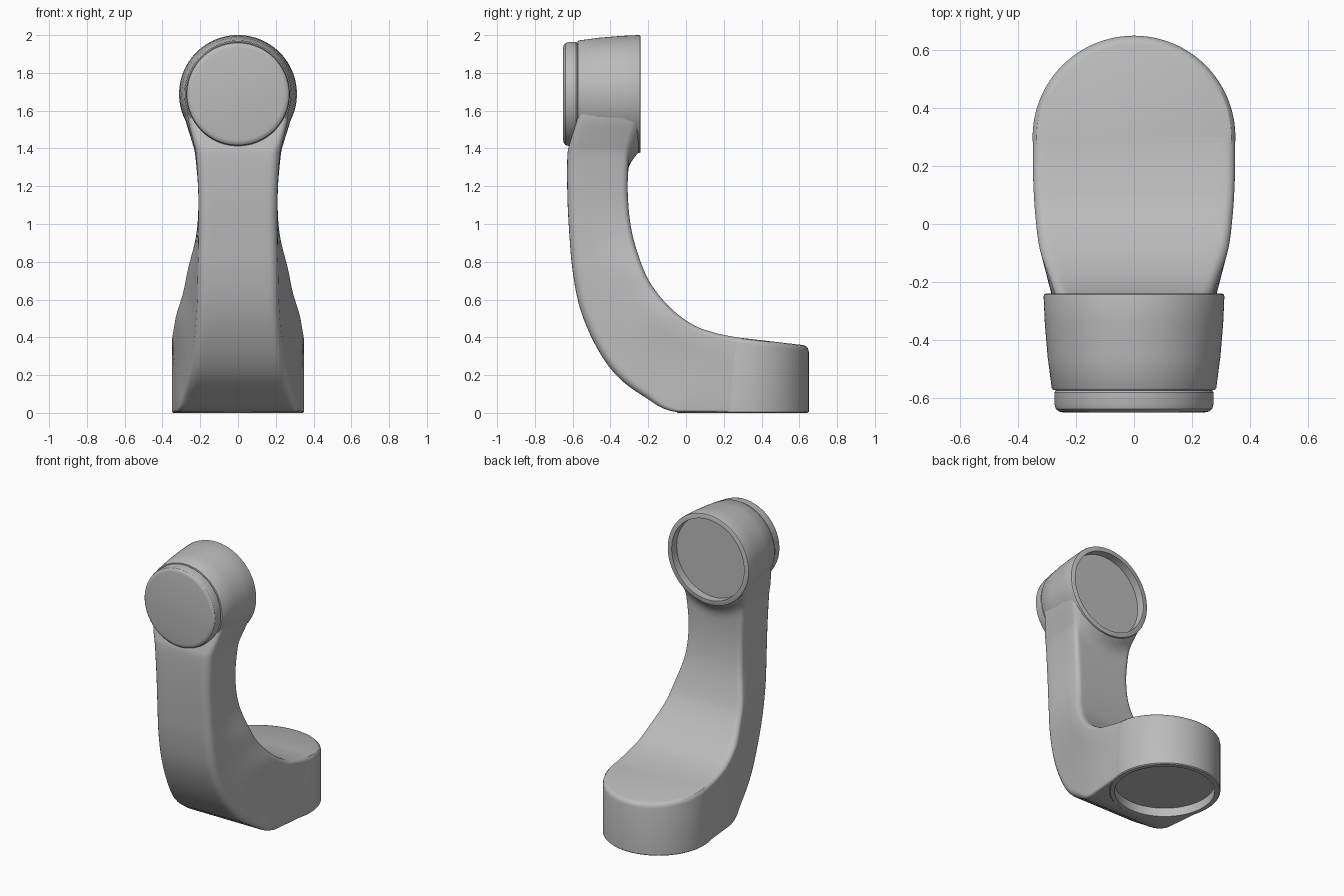
import bpy, bmesh, math
from mathutils import Vector, Matrix

if "Cube" in bpy.data.objects:
    bpy.data.objects.remove(bpy.data.objects["Cube"])

grey = bpy.data.materials.new("plain grey")
grey.use_nodes = True
COLOUR = (0.5, 0.5, 0.5, 1)
grey.diffuse_color = COLOUR
grey.node_tree.nodes["Principled BSDF"].inputs["Base Color"].default_value = COLOUR

HEAD_Z, BASE_Y = 1.688, 0.3
TO_Y = Matrix.Rotation(math.radians(-90), 4, 'X')   # turns the z axis onto +y


def finish(name, bm):
    bmesh.ops.remove_doubles(bm, verts=bm.verts, dist=1e-5)
    bmesh.ops.recalc_face_normals(bm, faces=bm.faces)
    mesh = bpy.data.meshes.new(name)
    bm.to_mesh(mesh)
    bm.free()
    mesh.materials.append(grey)
    obj = bpy.data.objects.new(name, mesh)
    bpy.context.collection.objects.link(obj)
    return obj


def skin(bm, rings):
    for a, b in zip(rings, rings[1:]):
        for i in range(len(a)):
            j = (i + 1) % len(a)
            bm.faces.new((a[i], a[j], b[j], b[i]))
    bm.faces.new(rings[0])
    bm.faces.new(rings[-1])


def lathe(name, profile, matrix, steps=96):
    """Round part from (radius, height) points, closed by flat ends."""
    bm = bmesh.new()
    rings = []
    for r, h in profile:
        angles = [math.tau * k / steps for k in range(steps)]
        rings.append([bm.verts.new(matrix @ Vector((r * math.cos(a), r * math.sin(a), h)))
                      for a in angles])
    skin(bm, rings)
    return finish(name, bm)


def spline(rows, steps):
    """Smooth curve through rows of values."""
    out = []
    for i in range(len(rows) - 1):
        quad = [rows[max(i - 1, 0)], rows[i], rows[i + 1], rows[min(i + 2, len(rows) - 1)]]
        for s in range(steps):
            t = s / steps
            out.append([b + 0.5 * t * (c - a + t * (2*a - 5*b + 4*c - d + t * (3*(b - c) + d - a)))
                        for a, b, c, d in zip(*quad)])
    out.append(rows[-1])
    return out


def section(depth, wo, wi, ro, ri):
    """Rounded outline as (x, depth) points, wo wide outside and wi wide inside."""
    half = [((wo - ro) * k / 6, 0) for k in range(6)]
    quarter = [math.pi / 2 * k / 5 for k in range(6)]
    half += [(wo - ro + ro * math.sin(a), ro - ro * math.cos(a)) for a in quarter]
    lo, hi = ro, depth - ri
    half += [(wo + (wi - wo) * k / 4, lo + (hi - lo) * k / 4) for k in (1, 2, 3)]
    half += [(wi - ri + ri * math.cos(a), hi + ri * math.sin(a)) for a in quarter]
    half += [((wi - ri) * (1 - k / 10), depth) for k in range(1, 11)]
    return half + [(-x, d) for x, d in half[-2:0:-1]]


# Curved arm: outer y, z, inner y, z, outer and inner half width, outer edge radius
stations = [
    (-.56, 1.69, -.31, 1.69, .27, .295, .03),
    (-.575, 1.56, -.31, 1.56, .265, .28, .03),
    (-.612, 1.44, -.306, 1.44, .238, .245, .04),
    (-.628, 1.36, -.304, 1.36, .222, .226, .05),
    (-.628, 1.15, -.308, 1.15, .21, .21, .05),
    (-.618, .95, -.285, .95, .21, .22, .05),
    (-.60, .75, -.225, .76, .215, .265, .05),
    (-.56, .55, -.16, .645, .22, .29, .05),
    (-.48, .36, -.06, .535, .235, .325, .05),
    (-.37, .20, .05, .46, .26, .34, .05),
    (-.22, .085, .15, .425, .29, .347, .04),
    (-.05, .004, .24, .405, .32, .349, .02),
    (.30, .004, .30, .396, .349, .349, .01),
]
bm = bmesh.new()
rings = []
for oy, oz, iy, iz, wo, wi, ro in spline(stations, 6):
    outer, inner = Vector((0, oy, max(oz, .004))), Vector((0, iy, iz))
    span = inner - outer
    rings.append([])
    for x, d in section(span.length, wo, wi, ro, .03):
        p = outer + span * (d / span.length)
        p.x = x
        # Fillet where the inner face runs into the head
        near = math.hypot(x, p.z - HEAD_Z)
        if p.y > -.34 and p.z > 1.2 and near < .41:
            t = min(1, (.41 - near) / .1)
            p.y += .055 * t * t
        rings[-1].append(bm.verts.new(p))
skin(bm, rings)
arm = finish("arm", bm)

# Round base with a gently sloping, softened top
base = lathe("base", [(.343, 0), (.35, .006), (.35, .366), (.346, .381), (.336, .392), (.32, .396)],
             Matrix.Translation((0, BASE_Y, 0)))
for v in base.data.vertices:
    if v.co.z > .2:
        v.co.z -= .115 * (v.co.y - BASE_Y)

# Tapered head and the rounded cap on its front
head_place = Matrix.Translation((0, 0, HEAD_Z)) @ TO_Y
head = lathe("head", [(.27, -.574), (.279, -.573), (.284, -.566), (.298, -.46), (.308, -.34),
                      (.312, -.25), (.31, -.243), (.304, -.24)], head_place)
cap = lathe("front_cap", [(.245, -.65), (.26, -.647), (.27, -.638), (.275, -.62), (.275, -.582),
                          (.27, -.575), (.262, -.56)], head_place)

# Shallow round recesses under the base and behind the head
base_cut = lathe("base_recess_cutter", [(.315, -.1), (.315, .06)],
                 Matrix.Translation((0, BASE_Y, 0)))
head_cut = lathe("head_recess_cutter", [(.278, -.295), (.278, -.1)], head_place)
for part, cutter in ((base, base_cut), (arm, base_cut), (head, head_cut), (arm, head_cut)):
    cutter.hide_render = True
    mod = part.modifiers.new("recess", 'BOOLEAN')
    mod.operation, mod.object, mod.solver = 'DIFFERENCE', cutter, 'EXACT'
    bpy.context.view_layer.objects.active = part
    bpy.ops.object.modifier_apply(modifier=mod.name)
for cutter in (base_cut, head_cut):
    bpy.data.objects.remove(cutter)

# Smooth shading with sharp rims
bpy.ops.object.select_all(action='DESELECT')
for part in (arm, base, head, cap):
    part.select_set(True)
bpy.context.view_layer.objects.active = arm
bpy.ops.object.shade_smooth_by_angle(angle=math.radians(32))
